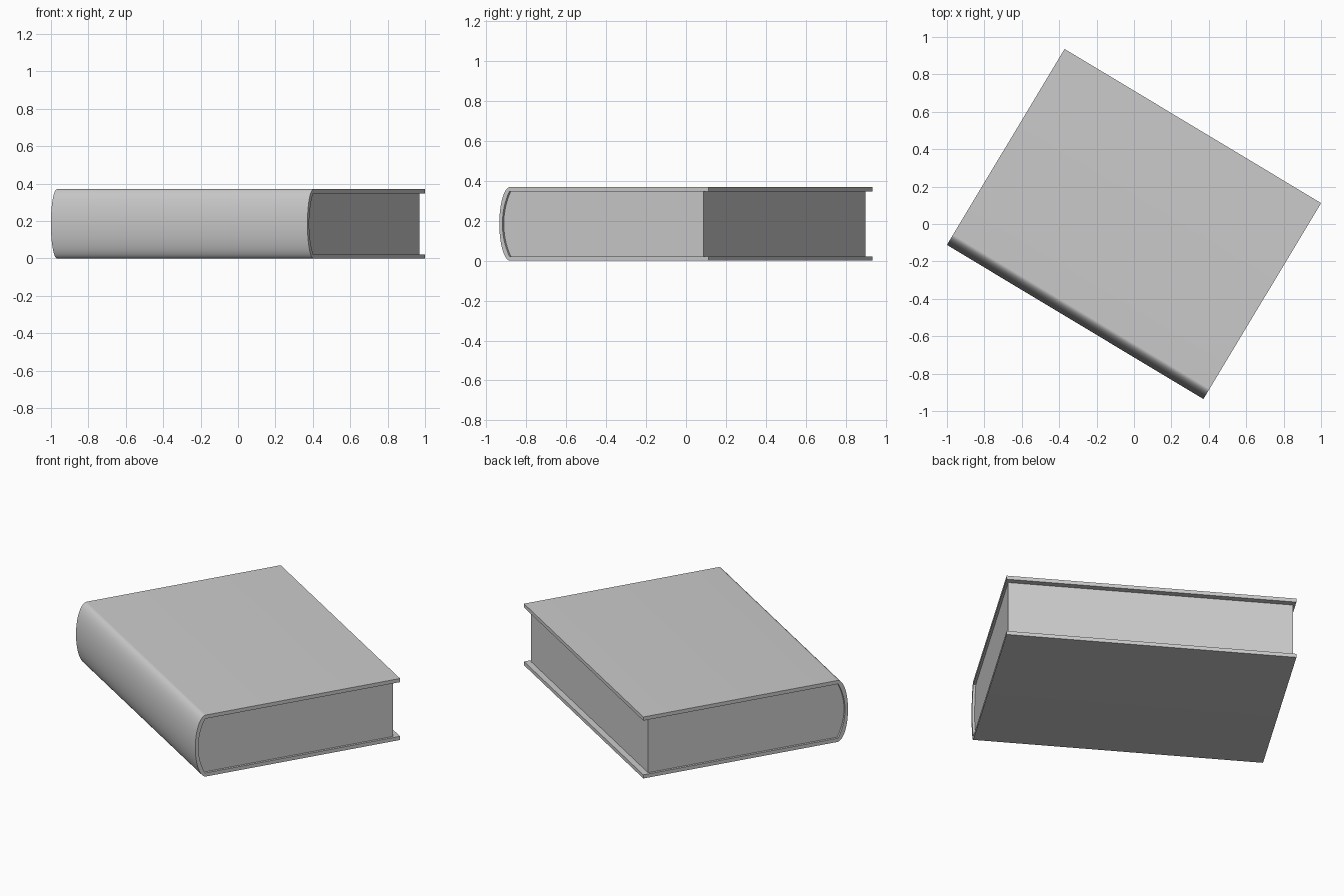
import bpy, bmesh
from math import sin, cos, pi, radians, sqrt

default = bpy.data.objects.get("Cube")
if default:
    bpy.data.objects.remove(default, do_unlink=True)

HEIGHT = 0.37        # overall thickness of the book
MID = HEIGHT / 2
BOARD = 0.022        # cover board thickness
HALF_LEN = 0.80      # half the spine length
HALF_W = 0.611       # half the cover width
SPINE_DEPTH = 0.064  # bulge of the rounded spine
SAG = 0.041          # bulge of the page block behind the spine
TURN = radians(-31)

grey = bpy.data.materials.new("plain grey")
grey.use_nodes = True
COLOUR = (0.6, 0.6, 0.6, 1)
grey.diffuse_color = COLOUR
grey.node_tree.nodes["Principled BSDF"].inputs["Base Color"].default_value = COLOUR


def prism(name, profile, half_len):
    """Extrude a (y, z) profile along x and turn it into place."""
    bm = bmesh.new()
    verts = [bm.verts.new((-half_len, y, z)) for y, z in profile]
    face = bm.faces.new(verts)
    ext = bmesh.ops.extrude_face_region(bm, geom=[face])
    moved = [g for g in ext["geom"] if isinstance(g, bmesh.types.BMVert)]
    bmesh.ops.translate(bm, verts=moved, vec=(2 * half_len, 0, 0))
    bmesh.ops.recalc_face_normals(bm, faces=bm.faces)
    mesh = bpy.data.meshes.new(name)
    bm.to_mesh(mesh)
    bm.free()
    mesh.materials.append(grey)
    obj = bpy.data.objects.new(name, mesh)
    bpy.context.collection.objects.link(obj)
    obj.rotation_euler.z = TURN
    bpy.ops.object.select_all(action='DESELECT')
    obj.select_set(True)
    bpy.context.view_layer.objects.active = obj
    bpy.ops.object.shade_smooth_by_angle(angle=radians(40))
    return obj


# Outer spine: half ellipse from the top board down to the bottom board
STEPS = 48
outer = []
for i in range(STEPS + 1):
    a = pi * i / STEPS
    outer.append((-HALF_W + SPINE_DEPTH * (1 - sin(a)), MID + MID * cos(a)))

# Inner spine: shallow circular arc shared by the cover and the page block
half_chord = MID - BOARD
radius = (half_chord ** 2 + SAG ** 2) / (2 * SAG)
inner = []
for i in range(25):
    dz = half_chord * (1 - i / 12)
    sag = radius - sqrt(radius ** 2 - dz ** 2)
    inner.append((-HALF_W + 0.018 + sag, MID + dz))

# Cover: two boards joined by the rounded spine
cover = outer + [(HALF_W, 0), (HALF_W, BOARD)] + inner[::-1]
cover += [(HALF_W, HEIGHT - BOARD), (HALF_W, HEIGHT)]
prism("cover", cover, HALF_LEN)

# Page block: set back from the three open edges
fore_edge = HALF_W - 0.035
pages = inner + [(fore_edge, BOARD), (fore_edge, HEIGHT - BOARD)]
prism("page_block", pages, HALF_LEN - 0.014)
